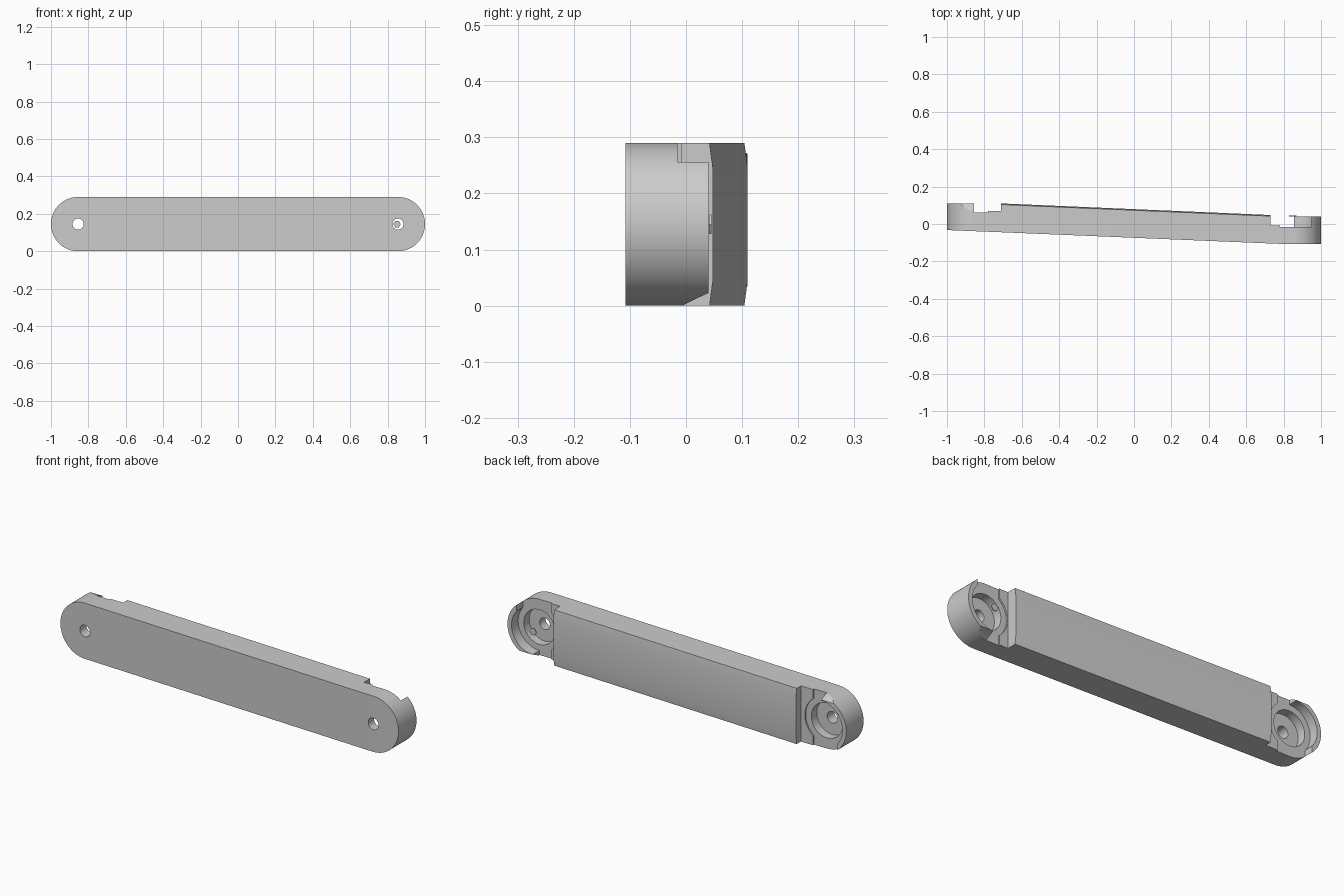
import bpy, bmesh, math
from mathutils import Vector

cube = bpy.data.objects.get("Cube")
if cube:
    bpy.data.objects.remove(cube, do_unlink=True)

grey = bpy.data.materials.new("light_grey")
grey.use_nodes = True
colour = (0.6, 0.6, 0.6, 1)
grey.diffuse_color = colour
grey.node_tree.nodes["Principled BSDF"].inputs["Base Color"].default_value = colour

H = 0.29            # bar height
R = H / 2           # end cap radius
PX = 0.855          # pivot distance from the centre


def loft(name, rings):
    """Solid through a list of matching point rings, capped at both ends."""
    bm = bmesh.new()
    loops = [[bm.verts.new(p) for p in ring] for ring in rings]
    n = len(loops[0])
    for a, b in zip(loops, loops[1:]):
        for i in range(n):
            j = (i + 1) % n
            bm.faces.new((a[i], a[j], b[j], b[i]))
    bm.faces.new(loops[0])
    bm.faces.new(loops[-1])
    bmesh.ops.recalc_face_normals(bm, faces=bm.faces)
    mesh = bpy.data.meshes.new(name)
    bm.to_mesh(mesh)
    bm.free()
    mesh.materials.append(grey)
    obj = bpy.data.objects.new(name, mesh)
    bpy.context.collection.objects.link(obj)
    return obj


def prism_y(name, outline, y0, y1):
    return loft(name, [[(x, y, z) for x, z in outline] for y in (y0, y1)])


def circle(cx, r, n=48):
    return [(cx + r * math.cos(math.tau * i / n), R + r * math.sin(math.tau * i / n)) for i in range(n)]


def combine(target, cutter, operation):
    """Apply a boolean and discard the cutter."""
    mod = target.modifiers.new("cut", 'BOOLEAN')
    mod.object, mod.operation, mod.solver = cutter, operation, 'EXACT'
    bpy.context.view_layer.update()
    dep = bpy.context.evaluated_depsgraph_get()
    mesh = bpy.data.meshes.new_from_object(target.evaluated_get(dep))
    target.modifiers.clear()
    target.data = mesh
    bpy.data.objects.remove(cutter, do_unlink=True)


# Slanted bar with a slightly crowned back: x, front y, back y
stations = [(-1.01, -0.032, 0.11), (-0.94, -0.035, 0.11), (-0.71, -0.044, 0.11),
            (0.73, -0.104, 0.048), (0.84, -0.108, 0.04), (1.01, -0.108, 0.04)]
rings = []
for x, f, b in stations:
    crown = 0.006 if abs(x) < 0.8 else 0.0
    rings.append([(x, f, -0.01), (x, b - crown, -0.01), (x, b - crown, 0), (x, b, 0.045),
                  (x, b, H - 0.045), (x, b - crown, H), (x, b - crown, H + 0.01), (x, f, H + 0.01)])
bar = loft("hinged_bar", rings)

# Rounded ends
outline = []
for i in range(49):
    a = -math.pi / 2 + math.pi * i / 48
    outline.append((PX + R * math.cos(a), R + R * math.sin(a)))
outline += [(-x, H - z) for x, z in outline]
combine(bar, prism_y("outline", outline, -0.5, 0.5), 'INTERSECT')


def cut_joint(s, floor, step):
    """Joint seat at one end; s = -1 turns it half a turn about the y axis."""
    def place(pts):
        return [(s * x, R + s * (z - R)) for x, z in pts]

    def rect(x0, x1, z0, z1):
        return place([(x0, z0), (x1, z0), (x1, z1), (x0, z1)])

    top = floor + 0.2
    # Shallow ledge beside the step, then the seat floor
    combine(bar, prism_y("ledge", rect(step, 0.80, -0.1, 0.4), floor + 0.008, top), 'DIFFERENCE')
    combine(bar, prism_y("seat", rect(0.78, PX, -0.1, 0.4), floor, top), 'DIFFERENCE')
    # Straight stop wall on one half, round rim on the other
    combine(bar, prism_y("stop", rect(0.82, 0.948, R, 0.4), floor, top), 'DIFFERENCE')
    combine(bar, prism_y("rim", place(circle(PX, 0.122)), floor, top), 'DIFFERENCE')
    # Ramp where the rim runs out
    ramp = [(floor + 0.008, -0.02), (floor + 0.008, 0), (floor + 0.053, 0.022),
            (top, 0.03), (top, -0.02)]
    combine(bar, loft("ramp", [[(s * x, y, R + s * (z - R)) for y, z in ramp]
                               for x in (0.8, 0.96)]), 'DIFFERENCE')
    # Pivot pocket and through hole
    combine(bar, prism_y("pocket", circle(s * PX, 0.09), floor - 0.045, top), 'DIFFERENCE')
    combine(bar, prism_y("hole", circle(s * PX, 0.03, 32), -0.5, 0.5), 'DIFFERENCE')


cut_joint(1, -0.015, 0.73)
cut_joint(-1, 0.062, 0.71)

# Loose hexagonal disc in front of one pivot
disc = prism_y("hex_disc", circle(0.85, 0.02, 6), 0.041, 0.045)

bpy.ops.object.select_all(action='DESELECT')
bar.select_set(True)
bpy.context.view_layer.objects.active = bar
bpy.ops.object.shade_smooth_by_angle(angle=math.radians(25))
